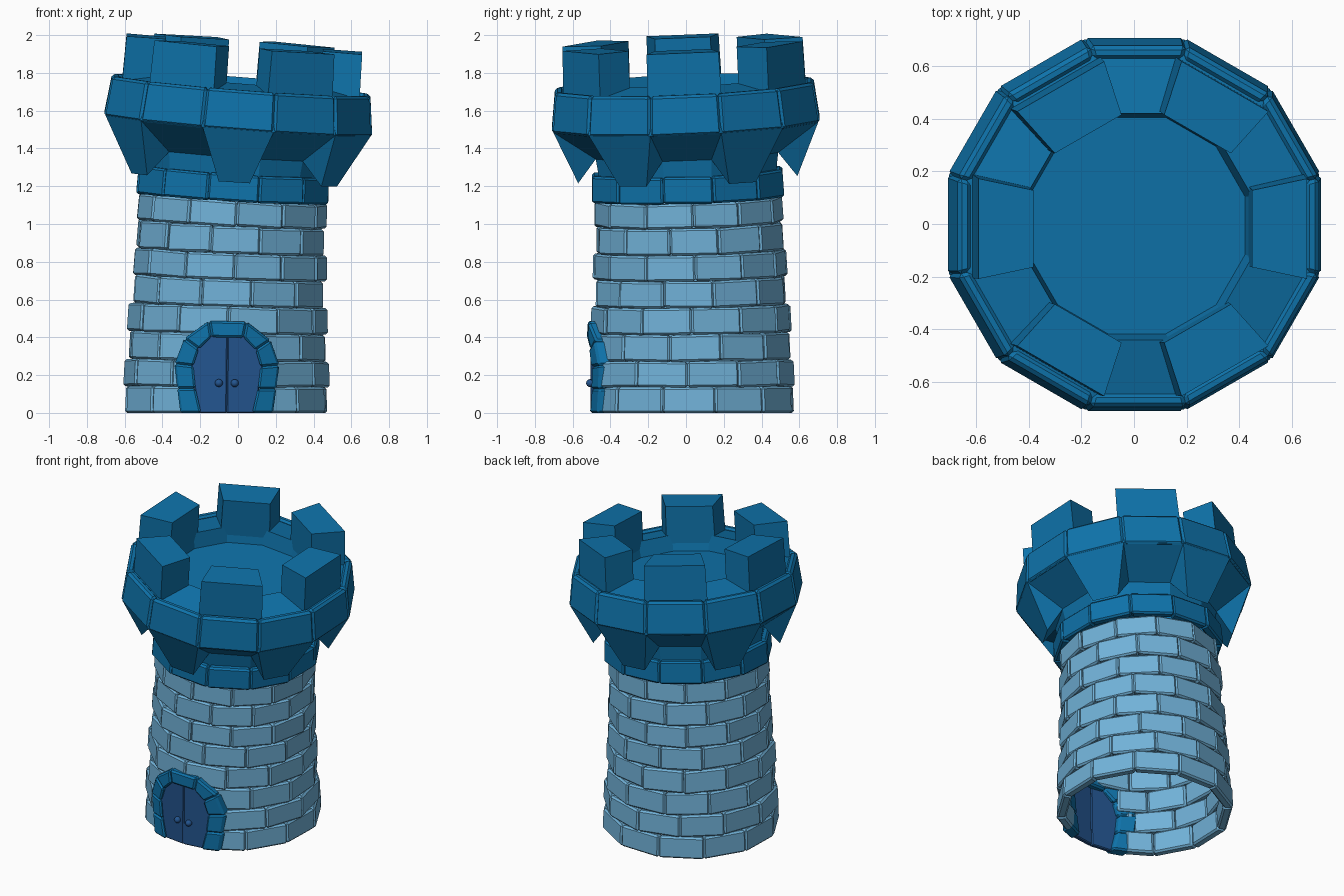
import bpy, bmesh, random
from math import sin, cos, radians, sqrt
from mathutils import Vector

if "Cube" in bpy.data.objects:
    bpy.data.objects.remove(bpy.data.objects["Cube"])

random.seed(4)


def material(name, rgb):
    m = bpy.data.materials.new(name)
    m.diffuse_color = (*rgb, 1)
    m.use_nodes = True
    m.node_tree.nodes["Principled BSDF"].inputs["Base Color"].default_value = m.diffuse_color
    return m


DARK = material("deep blue stone", (0.0045, 0.171, 0.405))
LIGHT = material("pale blue brick", (0.165, 0.445, 0.69))
DOOR = material("navy door", (0.017, 0.090, 0.275))


def bend(p):
    # the tower leans progressively to +x and -y, straight above 1.5
    x, y, z = p
    k = min(z, 1.5)
    sx, sy = 0.052 * k, -0.0267 * k
    cx = -0.06 + 0.026 * k * k + sx * (z - k)
    cy = 0.03 - 0.0133 * k * k + sy * (z - k)
    return Vector((x + cx, y + cy, z - x * sx - y * sy))


def pol(r, a, z):
    return (r * cos(radians(a)), r * sin(radians(a)), z)


def prism(bm, bottom, top):
    b = [bm.verts.new(bend(p)) for p in bottom]
    t = [bm.verts.new(bend(p)) for p in top]
    bm.faces.new(b[::-1])
    bm.faces.new(t)
    n = len(b)
    for i in range(n):
        bm.faces.new((b[i], b[(i + 1) % n], t[(i + 1) % n], t[i]))


def finish(bm, name, mat, bevel=0):
    bmesh.ops.recalc_face_normals(bm, faces=bm.faces)
    me = bpy.data.meshes.new(name)
    bm.to_mesh(me)
    bm.free()
    me.materials.append(mat)
    ob = bpy.data.objects.new(name, me)
    bpy.context.collection.objects.link(ob)
    if bevel:
        m = ob.modifiers.new("bevel", 'BEVEL')
        m.width = bevel
        m.segments = 1
        m.limit_method = 'ANGLE'
    return ob


def block(bm, mid, a0, a1, rb, rt, thick, z0, z1, tilt=0):
    # one stone of a twelve-sided ring, between angles a0 and a1
    def corner(r, a, z):
        dz = tilt * (1 if a > mid else -1)
        return pol(r * cos(radians(15)) / cos(radians(a - mid)), a, z + dz)
    bot = [corner(r, a, z0) for r, a in
           ((rb, a0), (rb, a1), (rb - thick, a1), (rb - thick, a0))]
    top = [corner(r, a, z1) for r, a in
           ((rt, a0), (rt, a1), (rt - thick, a1), (rt - thick, a0))]
    prism(bm, bot, top)


# brick courses, trimmed around the doorway
LEVELS = [0, 0.14, 0.28, 0.425, 0.57, 0.715, 0.855, 1.0, 1.135, 1.28]
DOOR_HALF = [26, 27, 20]
for row in range(9):
    bm = bmesh.new()
    top_row = row == 8
    R = 0.525 if top_row else 0.551 - 0.0075 * row
    shift = (row % 2) * 15 + (0 if top_row else random.uniform(-3, 3))
    for i in range(12):
        mid = -90 + shift + i * 30
        a0, a1 = mid - 15, mid + 15
        spans = [(a0, a1)]
        if row < 3:
            h = DOOR_HALF[row]
            spans = []
            if a0 < -90 - h:
                spans.append((a0, min(a1, -90 - h)))
            if a1 > -90 + h:
                spans.append((max(a0, -90 + h), min(a1, 270 - h)))
        r = R + random.uniform(-0.006, 0.006)
        tilt = random.uniform(-0.004, 0.004) if row else 0
        for s0, s1 in spans:
            if s1 - s0 > 3:
                block(bm, mid, s0, s1, r + 0.002, r - 0.004, 0.06,
                      LEVELS[row], LEVELS[row + 1], tilt)
    finish(bm, "collar_course" if top_row else f"brick_course_{row + 1}",
           DARK if top_row else LIGHT, 0.011)

# crown core: neck, six pointed corbels, parapet top and sunken floor
bm = bmesh.new()


def ring(r, z):
    return [bm.verts.new(bend(pol(r, -105 + 30 * i, z))) for i in range(12)]


def skin(lo, hi):
    for i in range(12):
        j = (i + 1) % 12
        bm.faces.new((lo[i], lo[j], hi[j], hi[i]))


neck, inner, rim = ring(0.475, 1.2), ring(0.5, 1.37), ring(0.727, 1.528)
skin(neck, inner)
for i in range(12):
    j = (i + 1) % 12
    if i % 2:
        bm.faces.new((inner[i], inner[j], rim[j], rim[i]))
    else:
        ta, tb = [bm.verts.new(bend(pol(0.586, -90 + 30 * i + s * 8.1, 1.24)))
                  for s in (-1, 1)]
        bm.faces.new((ta, tb, rim[j], rim[i]))
        bm.faces.new((inner[i], inner[j], tb, ta))
        bm.faces.new((inner[i], ta, rim[i]))
        bm.faces.new((tb, inner[j], rim[j]))
rings = [rim, ring(0.675, 1.715), ring(0.445, 1.76), ring(0.425, 1.66)]
for lo, hi in zip(rings, rings[1:]):
    skin(lo, hi)
bm.faces.new(rings[-1])
finish(bm, "crown_corbels_and_floor", DARK)

# outer band of the crown
bm = bmesh.new()
for i in range(12):
    mid = -90 + 30 * i
    block(bm, mid, mid - 15, mid + 15, 0.735, 0.708, 0.05, 1.522, 1.735)
finish(bm, "crown_band", DARK, 0.014)

# six merlons
bm = bmesh.new()
for i in range(6):
    a = 60 * i
    plan = ((0.66, -17.5), (0.66, 17.5), (0.448, 20), (0.448, -20))
    prism(bm, [pol(r, a + d, 1.655) for r, d in plan],
          [pol(r - 0.008, a + d * 0.97, 1.953) for r, d in plan])
finish(bm, "merlons", DARK)

# horseshoe of stones around the door, wrapped on the wall
outer = [(0.245, 0), (0.262, 0.13), (0.277, 0.26), (0.228, 0.395), (0.1, 0.492)]
inside = [(0.135, 0), (0.165, 0.13), (0.178, 0.25), (0.15, 0.34), (0.085, 0.405)]
outer += [(-x, z) for x, z in outer[::-1]]
inside += [(-x, z) for x, z in inside[::-1]]


def wrap(p, r):
    return (p[0], -sqrt(r * r - p[0] ** 2), p[1])


bm = bmesh.new()
for k in range(9):
    quad = [outer[k], outer[k + 1], inside[k + 1], inside[k]]
    r = 0.56 + random.uniform(-0.006, 0.004)
    prism(bm, [wrap(p, r) for p in quad], [wrap(p, r - 0.08) for p in quad])
finish(bm, "door_arch_stones", DARK, 0.011)


# two door leaves and their knobs
def leaf_y(x):
    return -0.535 + 0.13 * abs(x)


for s, side in ((-1, "left"), (1, "right")):
    bm = bmesh.new()
    pts = [(0, 0), (0.15, 0), (0.19, 0.25), (0.165, 0.35), (0.09, 0.415), (0, 0.415)]
    prism(bm, [(s * x, leaf_y(x), z) for x, z in pts],
          [(s * x, leaf_y(x) + 0.03, z) for x, z in pts])
    finish(bm, f"{side}_door_leaf", DOOR, 0.006)
    bm = bmesh.new()
    bmesh.ops.create_uvsphere(bm, u_segments=12, v_segments=8, radius=0.021)
    for v in bm.verts:
        v.co = bend(v.co + Vector((s * 0.042, leaf_y(0.042) - 0.008, 0.16)))
    for f in bm.faces:
        f.smooth = True
    finish(bm, f"{side}_door_knob", DOOR)
